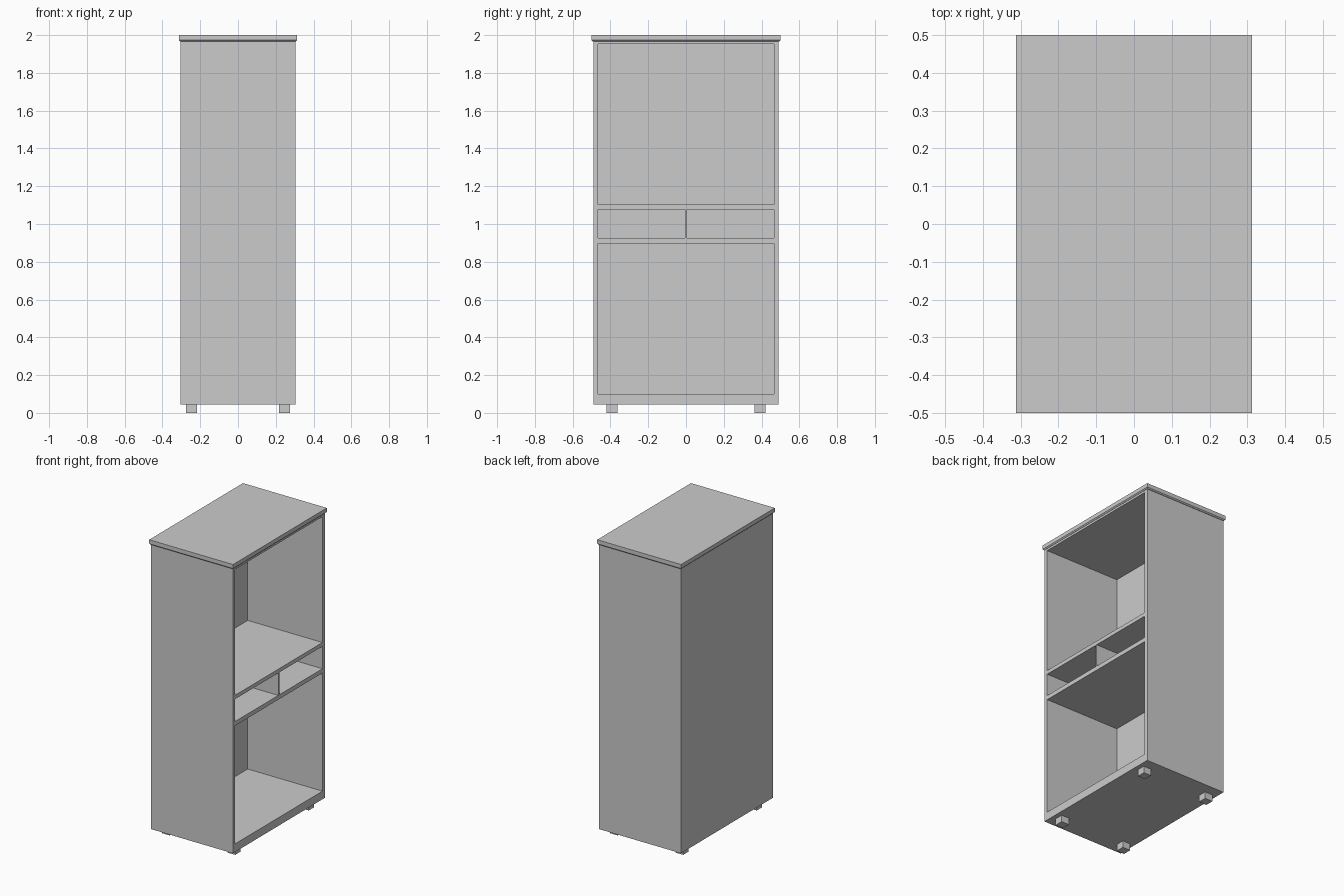
import bpy, bmesh

if "Cube" in bpy.data.objects:
    bpy.data.objects.remove(bpy.data.objects["Cube"])


def box(name, x, y, z, chamfer=0.0):
    """Box from (min, max) ranges; chamfer insets the underside edges."""
    bm = bmesh.new()
    bmesh.ops.create_cube(bm, size=1)
    for v in bm.verts:
        v.co = [r[0] if c < 0 else r[1] for c, r in zip(v.co, (x, y, z))]
    if chamfer:
        low = [e for e in bm.edges if all(v.co.z < z[0] + 1e-5 for v in e.verts)]
        bmesh.ops.bevel(bm, geom=low, offset=chamfer, segments=1, affect='EDGES')
    me = bpy.data.meshes.new(name)
    bm.to_mesh(me)
    bm.free()
    ob = bpy.data.objects.new(name, me)
    bpy.context.collection.objects.link(ob)
    return ob


# Cabinet body
body = box("cabinet_body", (-0.305, 0.305), (-0.49, 0.49), (0.045, 1.966))

# Open compartments cut from the +x side: (y range, z range)
openings = {
    "lower": ((-0.465, 0.465), (0.10, 0.897)),
    "left_drawer": ((-0.465, -0.006), (0.926, 1.077)),
    "right_drawer": ((0.006, 0.465), (0.926, 1.077)),
    "upper": ((-0.465, 0.465), (1.103, 1.952)),
}
bpy.context.view_layer.objects.active = body
for name, (y, z) in openings.items():
    cutter = box(name + "_cutter", (-0.253, 0.4), y, z)
    cutter.hide_render = True
    mod = body.modifiers.new(name, 'BOOLEAN')
    mod.operation = 'DIFFERENCE'
    mod.solver = 'EXACT'
    mod.object = cutter
    bpy.ops.object.modifier_apply(modifier=mod.name)
    bpy.data.objects.remove(cutter)

# Overhanging top board with chamfered underside
box("top_board", (-0.313, 0.313), (-0.5, 0.5), (1.966, 2.0), chamfer=0.007)

# Four square feet
for i, fx in enumerate((-0.245, 0.245)):
    for j, fy in enumerate((-0.392, 0.392)):
        box(f"foot_{i * 2 + j + 1}", (fx - 0.029, fx + 0.029),
            (fy - 0.029, fy + 0.029), (0, 0.045))
